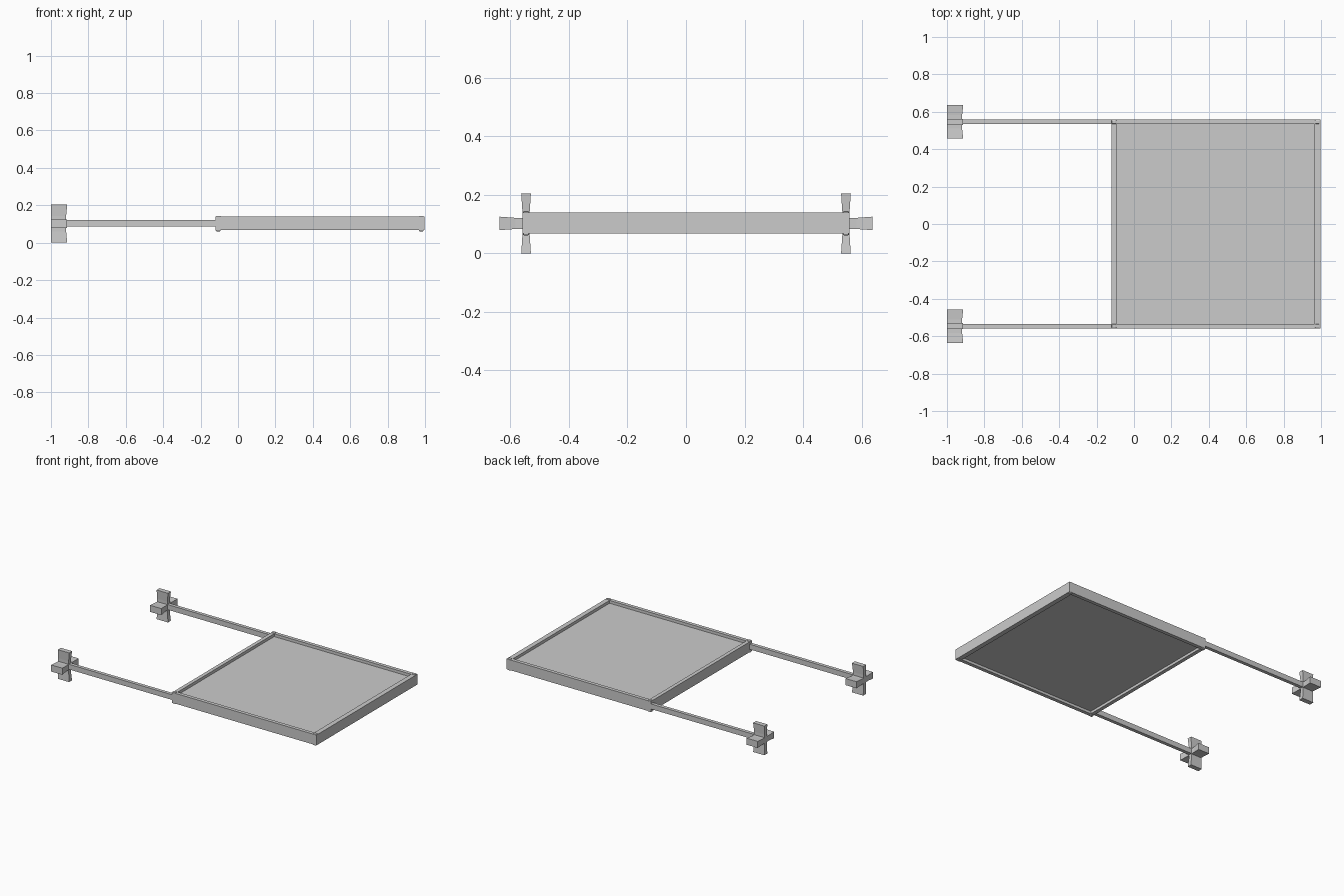
import bpy, bmesh
from mathutils import Vector

if "Cube" in bpy.data.objects:
    bpy.data.objects.remove(bpy.data.objects["Cube"])

ZC = 0.102   # mid height of the whole model
YA = 0.546   # y of the arms and side rails


def mesh_object(name, bm):
    bmesh.ops.recalc_face_normals(bm, faces=bm.faces)
    me = bpy.data.meshes.new(name)
    bm.to_mesh(me)
    bm.free()
    ob = bpy.data.objects.new(name, me)
    bpy.context.collection.objects.link(ob)
    return ob


def box(name, lo, hi, bevel=0):
    lo, hi = Vector(lo), Vector(hi)
    bm = bmesh.new()
    bmesh.ops.create_cube(bm, size=1)
    for v in bm.verts:
        v.co = (lo + hi) / 2 + v.co * (hi - lo)
    ob = mesh_object(name, bm)
    if bevel:
        mod = ob.modifiers.new("round", 'BEVEL')
        mod.width = bevel
        mod.segments = 2
    return ob


def flared_bar(name, center_y, half_len, thick, upright):
    """Bar of the end cross: narrow in the middle, flaring to both tips."""
    bm = bmesh.new()
    rings = []
    for f in (-1, -0.75, -0.4, 0.4, 0.75, 1):
        flare = max(0, (abs(f) - 0.4) / 0.6)
        t = thick + 0.004 * flare
        x1 = -0.919 + 0.006 * flare
        ring = []
        for x, s in ((-1, -t), (x1, -t), (x1, t), (-1, t)):
            l = f * half_len
            y, z = (s, l) if upright else (l, s)
            ring.append(bm.verts.new((x, center_y + y, ZC + z)))
        rings.append(ring)
    for a, b in zip(rings, rings[1:]):
        for i in range(4):
            j = (i + 1) % 4
            bm.faces.new((a[i], a[j], b[j], b[i]))
    bm.faces.new(rings[0])
    bm.faces.new(rings[-1])
    return mesh_object(name, bm)


# Panel and the two cross rails of the frame
box("panel", (-0.10, -0.54, 0.085), (0.975, 0.54, 0.119))
box("inner_rail", (-0.119, -0.559, 0.067), (-0.093, 0.559, 0.139))
box("outer_rail", (0.965, -0.559, 0.067), (0.998, 0.559, 0.139))

for side, s in (("front", -1), ("back", 1)):
    y = s * YA
    # Side rail, long arm and end cross
    box(side + "_rail", (-0.11, y - 0.0125, 0.067), (0.998, y + 0.0125, 0.139))
    box(side + "_arm", (-0.93, y - 0.012, 0.086), (-0.10, y + 0.012, 0.122))
    flared_bar(side + "_cross_upright", y, 0.102, 0.0125, True)
    flared_bar(side + "_cross_level", y, 0.09, 0.019, False)
    # Rounded corner pins
    for end, x in (("inner", -0.106), ("outer", 0.98)):
        box(f"{side}_{end}_pin", (x - 0.013, y - 0.011, 0.061),
            (x + 0.013, y + 0.011, 0.144), 0.005)
